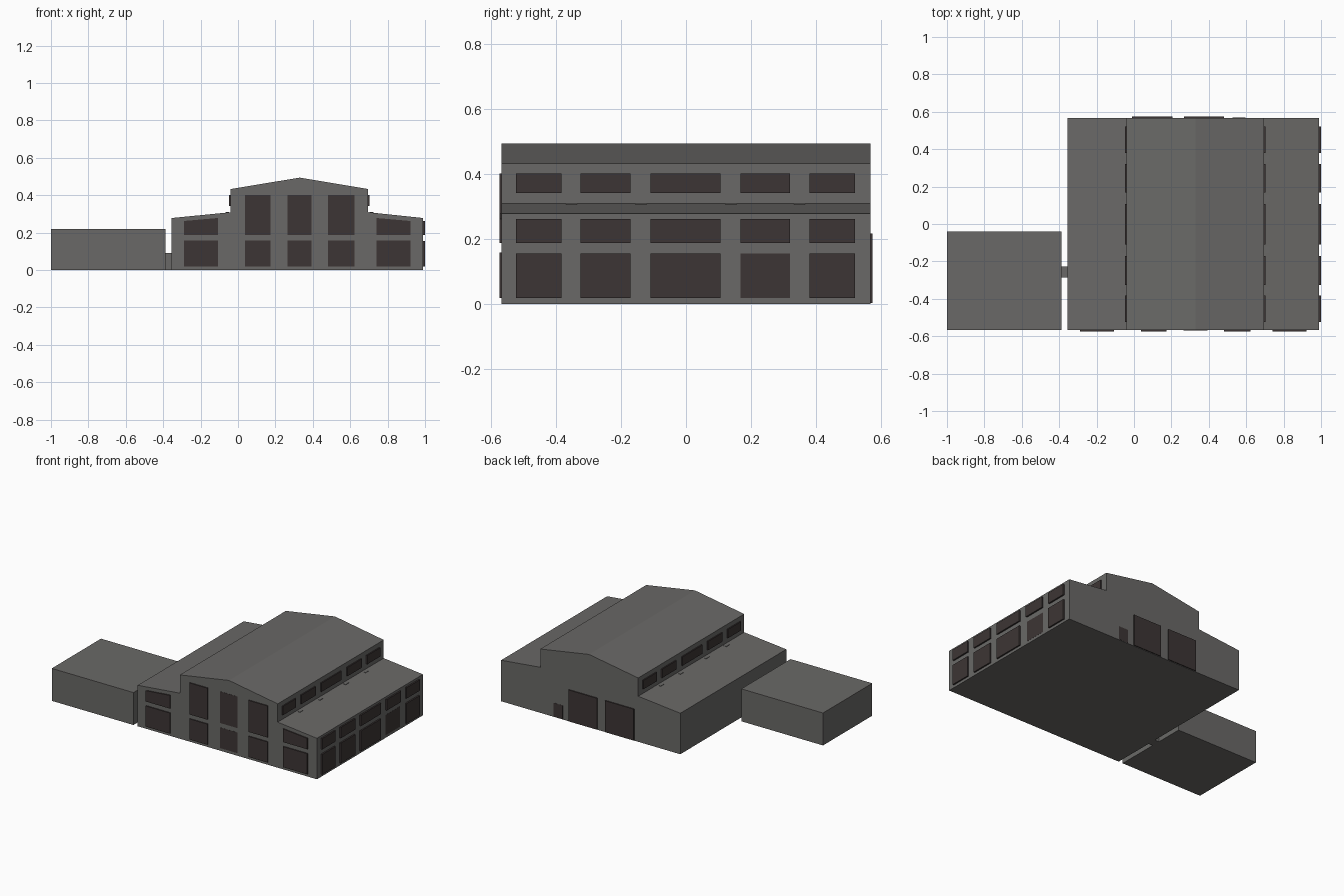
import bpy, bmesh
from mathutils import Vector

if "Cube" in bpy.data.objects:
    bpy.data.objects.remove(bpy.data.objects["Cube"])


def material(name, rgb):
    m = bpy.data.materials.new(name)
    m.diffuse_color = (*rgb, 1)
    m.use_nodes = True
    m.node_tree.nodes["Principled BSDF"].inputs["Base Color"].default_value = m.diffuse_color
    return m


WALL = material("warm grey concrete", (0.144, 0.141, 0.135))
DARK = material("dark brown glazing", (0.046, 0.036, 0.035))


def prism(name, outlines, y0, y1, mat):
    """Extrude one or more x-z outlines from y0 to y1 into one object."""
    bm = bmesh.new()
    for outline in outlines:
        face = bm.faces.new([bm.verts.new((x, y0, z)) for x, z in outline])
        ext = bmesh.ops.extrude_face_region(bm, geom=[face])
        moved = [g for g in ext["geom"] if isinstance(g, bmesh.types.BMVert)]
        bmesh.ops.translate(bm, verts=moved, vec=Vector((0, y1 - y0, 0)))
    bmesh.ops.recalc_face_normals(bm, faces=bm.faces)
    mesh = bpy.data.meshes.new(name)
    bm.to_mesh(mesh)
    bm.free()
    obj = bpy.data.objects.new(name, mesh)
    obj.data.materials.append(mat)
    bpy.context.collection.objects.link(obj)
    return obj


def rect(x0, x1, z0, z1):
    return [(x0, z0), (x1, z0), (x1, z1), (x0, z1)]


YF, YB = -0.568, 0.568      # front and back walls
XL, XR = -0.355, 0.99       # outer side walls
CL, CR = -0.039, 0.696      # raised centre walls

# Main hall: raised gabled centre with a lean-to on each side
prism("main_hall", [[(XL, 0), (XR, 0), (XR, 0.278), (CR, 0.309), (CR, 0.433),
                     (0.33, 0.494), (CL, 0.433), (CL, 0.309), (XL, 0.278)]], YF, YB, WALL)

# Annex and the low passage joining it to the hall
prism("annex", [rect(-1, -0.387, 0, 0.22)], YF, -0.04, WALL)
prism("passage", [rect(-0.388, XL, 0, 0.09)], -0.285, -0.226, WALL)

# Front windows: outer columns have sloping tops, the middle one is nearly flush
cols = [(-0.29, -0.108), (0.037, 0.174), (0.48, 0.624), (0.74, 0.922)]
tops = [(0.262, 0.278), (0.402, 0.402), (0.402, 0.402), (0.278, 0.262)]
panes = [rect(a, b, 0.018, 0.158) for a, b in cols]
panes += [[(a, 0.188), (b, 0.188), (b, tb), (a, ta)]
          for (a, b), (ta, tb) in zip(cols, tops)]
prism("front_windows", panes, YF - 0.007, YF, DARK)
prism("front_middle_windows", [rect(0.265, 0.393, 0.018, 0.158),
                               rect(0.265, 0.393, 0.188, 0.402)], YF - 0.001, YF, DARK)

# Side windows in five bays; the lower fourth bay is nearly flush
bays = [(-0.524, -0.383), (-0.325, -0.171), (-0.109, 0.106), (0.168, 0.321), (0.38, 0.521)]
for i, (y0, y1) in enumerate(bays):
    depth = 0.001 if i == 3 else 0.0098
    prism("side_lower_window", [rect(XR, XR + depth, 0.018, 0.155)], y0, y1, DARK)
    prism("side_upper_window", [rect(XR, 0.9998, 0.188, 0.262)], y0, y1, DARK)
    prism("clerestory_window", [rect(CR, CR + 0.008, 0.341, 0.401),
                                rect(CL - 0.008, CL, 0.341, 0.401)], y0, y1, DARK)

# Small roof vents at the foot of the raised walls
for y in (-0.353, -0.138, 0.138, 0.35):
    prism("roof_vent", [rect(CR + 0.008, CR + 0.028, 0.302, 0.309),
                        rect(CL - 0.028, CL - 0.008, 0.302, 0.309)], y - 0.017, y + 0.017, WALL)

# Back: two large doors and a small flush one
prism("back_doors", [rect(-0.01, 0.207, 0.003, 0.216),
                     rect(0.267, 0.48, 0.003, 0.216)], YB, YB + 0.007, DARK)
prism("back_small_door", [rect(0.527, 0.597, 0.003, 0.095)], YB, YB + 0.001, DARK)
